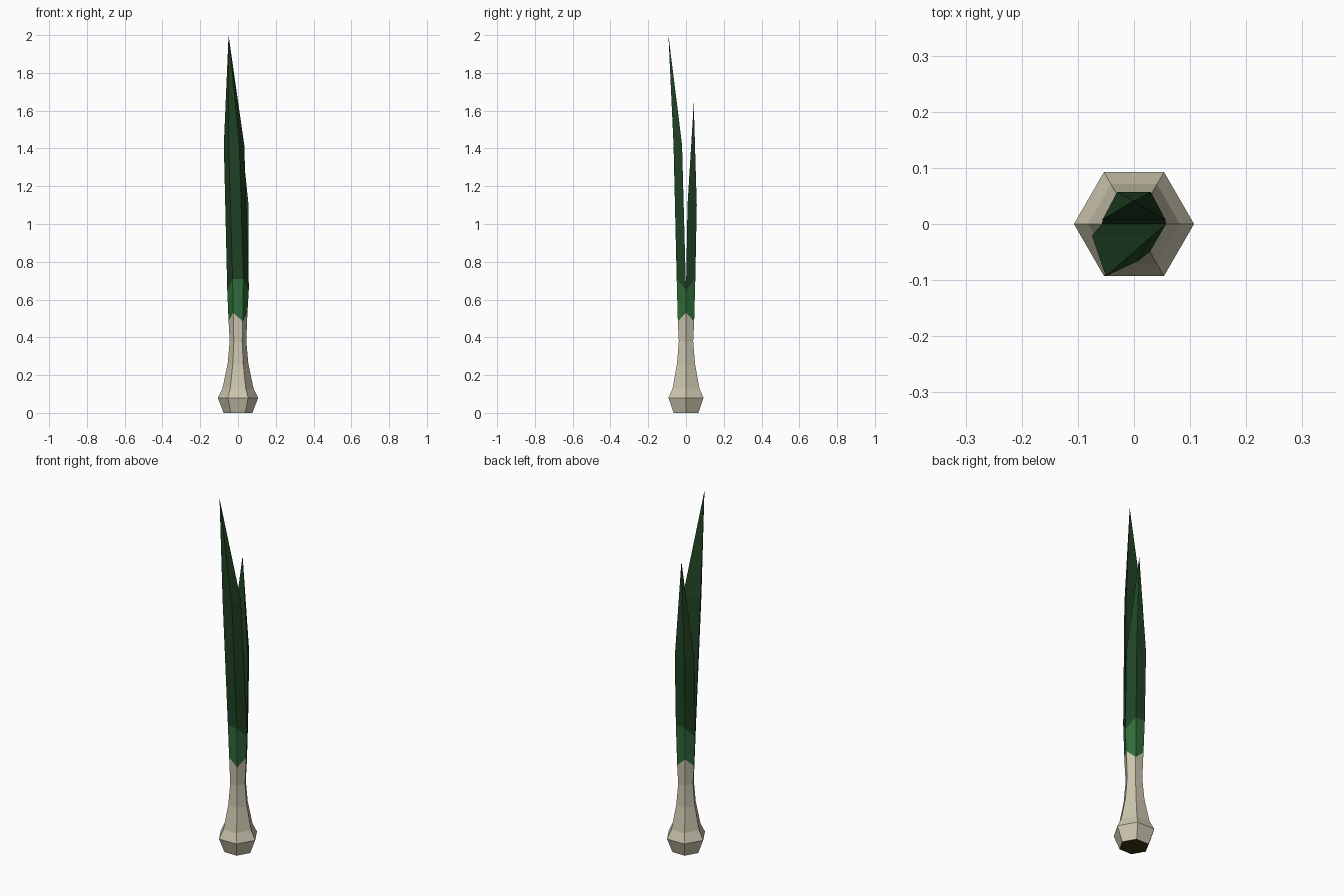
import bpy
from math import cos, sin, radians

if "Cube" in bpy.data.objects:
    bpy.data.objects.remove(bpy.data.objects["Cube"])

def material(name, rgb):
    m = bpy.data.materials.new(name)
    m.diffuse_color = (*rgb, 1)
    m.use_nodes = True
    m.node_tree.nodes["Principled BSDF"].inputs["Base Color"].default_value = m.diffuse_color
    return m

WHITE = material("pale_stem", (0.60, 0.56, 0.42))
LIGHT = material("light_green", (0.03, 0.15, 0.042))
DARK = material("dark_green", (0.015, 0.055, 0.018))
BROWN = material("root_brown", (0.045, 0.033, 0.006))

def build(name, verts, faces, mat):
    me = bpy.data.meshes.new(name)
    me.from_pydata(verts, [], faces)
    me.materials.append(mat)
    ob = bpy.data.objects.new(name, me)
    bpy.context.collection.objects.link(ob)
    return ob

# Hexagon ring with corners on +x / -x; zs gives alternate heights per corner
def hexa(r, zs):
    return [(r * cos(radians(60 * i)), r * sin(radians(60 * i)), zs[i % len(zs)])
            for i in range(6)]

def tube(name, rings, mat):
    faces = [(k * 6 + i, k * 6 + (i + 1) % 6, k * 6 + 6 + (i + 1) % 6, k * 6 + 6 + i)
             for k in range(len(rings) - 1) for i in range(6)]
    return build(name, sum(rings, []), faces, mat)

base = hexa(0.076, [0])
joint = hexa(0.05, [0.53, 0.485])
split = hexa(0.057, [0.65, 0.71, 0.71])

# Root end, bulb with pale stem, light green sleeve
build("root_base", base, [(5, 4, 3, 2, 1, 0)], BROWN)
tube("bulb_stem", [base, hexa(0.107, [0.08]), hexa(0.082, [0.13]), hexa(0.055, [0.26]),
                   hexa(0.044, [0.38]), joint], WHITE)
tube("sleeve", [joint, split], LIGHT)

# Leaf: four-sided section rising from half the sleeve to a bend and then a point
def leaf(name, corners, bend, tip):
    verts = [split[i] for i in corners] + bend + [tip]
    faces = []
    for i in range(4):
        j = (i + 1) % 4
        faces += [(i, j, 4 + j, 4 + i), (4 + i, 4 + j, 8)]
    return build(name, verts, faces, DARK)

leaf("front_leaf", (3, 4, 5, 0),
     [(-0.075, -0.021, 1.42), (-0.05, -0.066, 1.42), (0.007, -0.066, 1.42), (0.033, -0.021, 1.42)],
     (-0.05, -0.093, 2.0))
leaf("back_leaf", (0, 1, 2, 3),
     [(0.056, 0.008, 1.1), (0.03, 0.057, 1.1), (-0.03, 0.057, 1.1), (-0.056, 0.008, 1.1)],
     (0.0, 0.041, 1.64))
